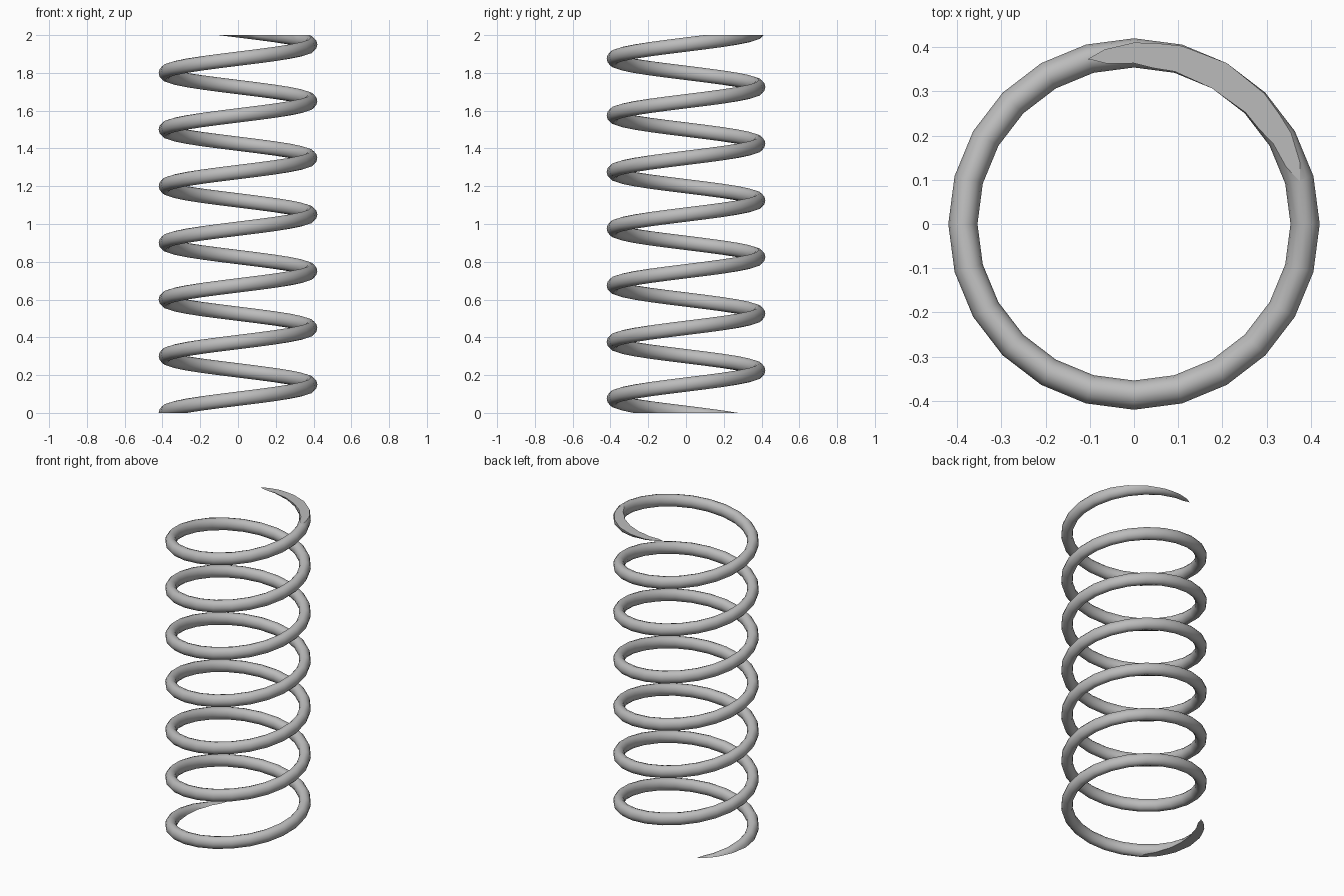
import bpy, bmesh
from math import sin, cos, radians, tau

cube = bpy.data.objects.get("Cube")
if cube:
    bpy.data.objects.remove(cube)

COIL_RADIUS = 0.387
WIRE_WIDTH, WIRE_HEIGHT = 0.033, 0.038   # half sizes of the wire section
PITCH, HEIGHT = 0.3, 2.0
STEP, SIDES = 15, 12

steel = bpy.data.materials.new("steel grey")
steel.use_nodes = True
grey = (0.5, 0.5, 0.5, 1)
steel.diffuse_color = grey
steel.node_tree.nodes["Principled BSDF"].inputs["Base Color"].default_value = grey

bm = bmesh.new()


def wire_ring(angle):
    """One upright wire section at an angle along the helix."""
    a = radians(angle)
    z = PITCH * (0.5 + angle / 360)
    ring = []
    for i in range(SIDES):
        t = tau * i / SIDES
        r = COIL_RADIUS + WIRE_WIDTH * cos(t)
        ring.append(bm.verts.new((r * cos(a), r * sin(a), z + WIRE_HEIGHT * sin(t))))
    return ring


# Coiled wire, running past both ends
rings = [wire_ring(angle) for angle in range(-270, 2325, STEP)]
for low, high in zip(rings, rings[1:]):
    for i in range(SIDES):
        j = (i + 1) % SIDES
        bm.faces.new((low[i], high[i], high[j], low[j]))
for face in bm.faces:
    face.smooth = True

# Grind both ends flat and cap them
for z, side in ((0, -1), (HEIGHT, 1)):
    cut = bmesh.ops.bisect_plane(
        bm, geom=bm.verts[:] + bm.edges[:] + bm.faces[:], dist=1e-5,
        plane_co=(0, 0, z), plane_no=(0, 0, side), clear_outer=True)
    rim = [e for e in cut["geom_cut"] if isinstance(e, bmesh.types.BMEdge)]
    cap = bmesh.ops.edgeloop_fill(bm, edges=rim)
    for face in cap["faces"]:
        face.smooth = False
    for edge in rim:
        edge.smooth = False
bmesh.ops.recalc_face_normals(bm, faces=bm.faces[:])

mesh = bpy.data.meshes.new("coil_spring")
bm.to_mesh(mesh)
bm.free()
mesh.materials.append(steel)
spring = bpy.data.objects.new("coil_spring", mesh)
bpy.context.collection.objects.link(spring)
